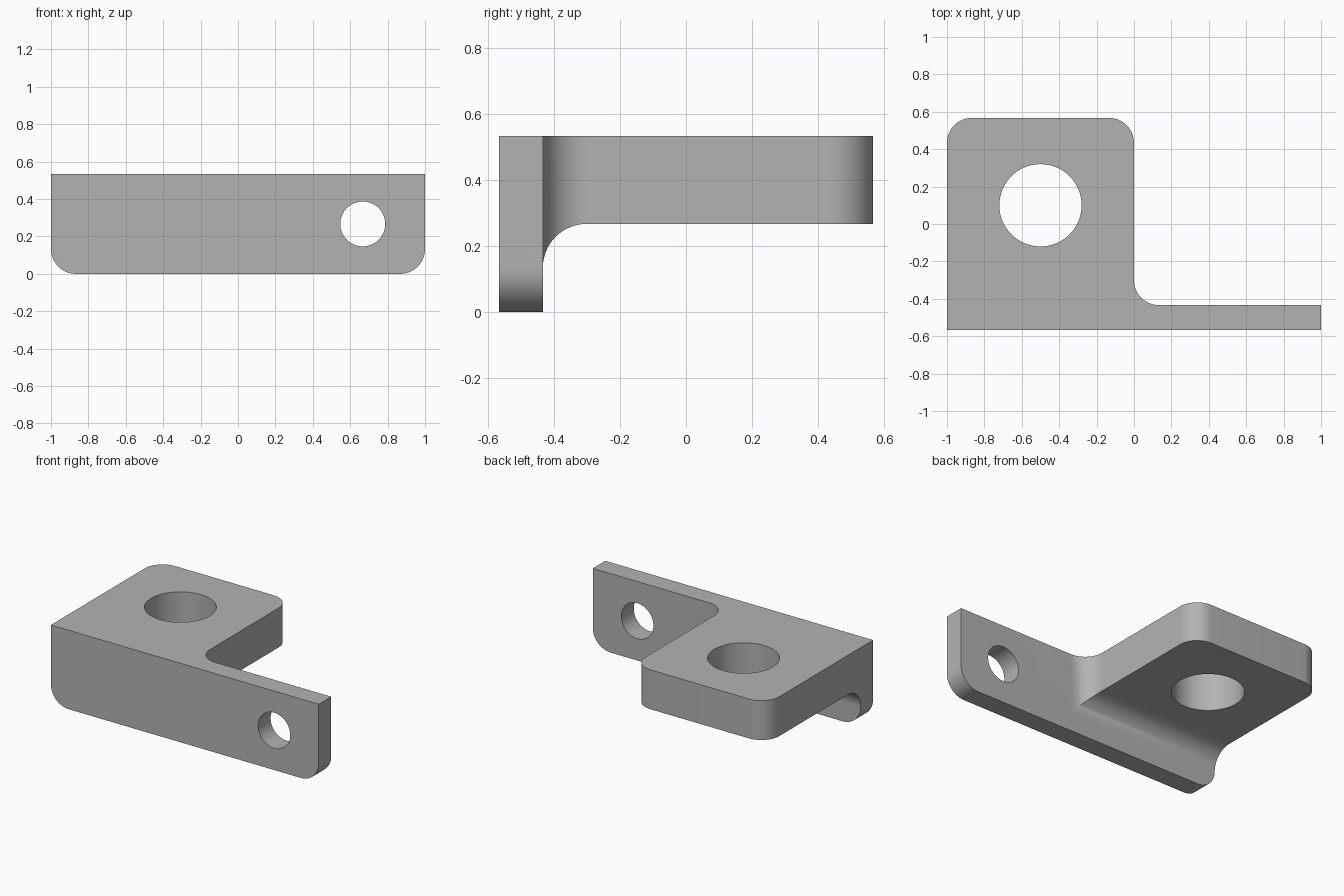
import bpy
import bmesh
from math import cos, sin, pi, radians
from mathutils import Vector

cube = bpy.data.objects.get("Cube")
if cube:
    bpy.data.objects.remove(cube, do_unlink=True)

# Main dimensions
R = 0.1333              # fillet radius and plate thickness
BACK = 0.567            # half depth
HEIGHT = 0.533
SHELF = 0.267           # underside of the block
INNER = -BACK + R       # rear face of the plate
STEPS = 16

steel = bpy.data.materials.new("grey steel")
steel.use_nodes = True
grey = (0.45, 0.45, 0.45, 1)
steel.diffuse_color = grey
steel.node_tree.nodes["Principled BSDF"].inputs["Base Color"].default_value = grey


def rounded(corners):
    """Outline from (u, v, radius) corners, with tangent arcs at right angles."""
    points = []
    for i, (u, v, r) in enumerate(corners):
        p = Vector((u, v))
        if r == 0:
            points.append(p)
            continue
        a = (Vector(corners[i - 1][:2]) - p).normalized() * r
        b = (Vector(corners[(i + 1) % len(corners)][:2]) - p).normalized() * r
        for k in range(STEPS + 1):
            t = k / STEPS * pi / 2
            points.append(p + a * (1 - sin(t)) + b * (1 - cos(t)))
    return points


def circle(u, v, r, n=64):
    return [Vector((u + r * cos(2 * pi * k / n), v + r * sin(2 * pi * k / n)))
            for k in range(n)]


def prism(name, outline, axis, low=-2, high=2):
    """Extrude an outline along an axis; the other two axes carry it in order."""
    bm = bmesh.new()
    verts = []
    for p in outline:
        co = list(p)
        co.insert(axis, low)
        verts.append(bm.verts.new(co))
    face = bm.faces.new(verts)
    side = bmesh.ops.extrude_face_region(bm, geom=[face])
    move = Vector((0, 0, 0))
    move[axis] = high - low
    bmesh.ops.translate(bm, vec=move,
                        verts=[g for g in side["geom"] if isinstance(g, bmesh.types.BMVert)])
    bmesh.ops.recalc_face_normals(bm, faces=bm.faces)
    mesh = bpy.data.meshes.new(name)
    bm.to_mesh(mesh)
    bm.free()
    mesh.materials.append(steel)
    obj = bpy.data.objects.new(name, mesh)
    bpy.context.collection.objects.link(obj)
    return obj


# Plan outline: block with a thin plate running to one side
bracket = prism("angle_bracket", rounded([
    (-1, -BACK, 0), (1, -BACK, 0), (1, INNER, 0), (0, INNER, R),
    (0, BACK, R), (-1, BACK, R)]), 2, -0.5, 1)

# Front outline: plate with rounded lower corners
front = prism("front_outline", rounded([
    (-1, 0, R), (1, 0, R), (1, HEIGHT, 0), (-1, HEIGHT, 0)]), 1)

# Space under the block, filleted where it meets the plate
undercut = prism("undercut", rounded([
    (INNER, -1, 0), (1, -1, 0), (1, SHELF, 0), (INNER, SHELF, R)]), 0)

# Through holes
block_hole = prism("block_hole", circle(-0.5, 0.1, 0.22), 2)
plate_hole = prism("plate_hole", circle(0.667, SHELF, 0.12), 1)

bpy.context.view_layer.objects.active = bracket
for tool, operation in ((front, 'INTERSECT'), (undercut, 'DIFFERENCE'),
                        (block_hole, 'DIFFERENCE'), (plate_hole, 'DIFFERENCE')):
    mod = bracket.modifiers.new(tool.name, 'BOOLEAN')
    mod.object = tool
    mod.operation = operation
    mod.solver = 'EXACT'
    bpy.ops.object.modifier_apply(modifier=mod.name)
    bpy.data.objects.remove(tool, do_unlink=True)

bpy.ops.object.select_all(action='DESELECT')
bracket.select_set(True)
bpy.ops.object.shade_smooth_by_angle(angle=radians(30))
